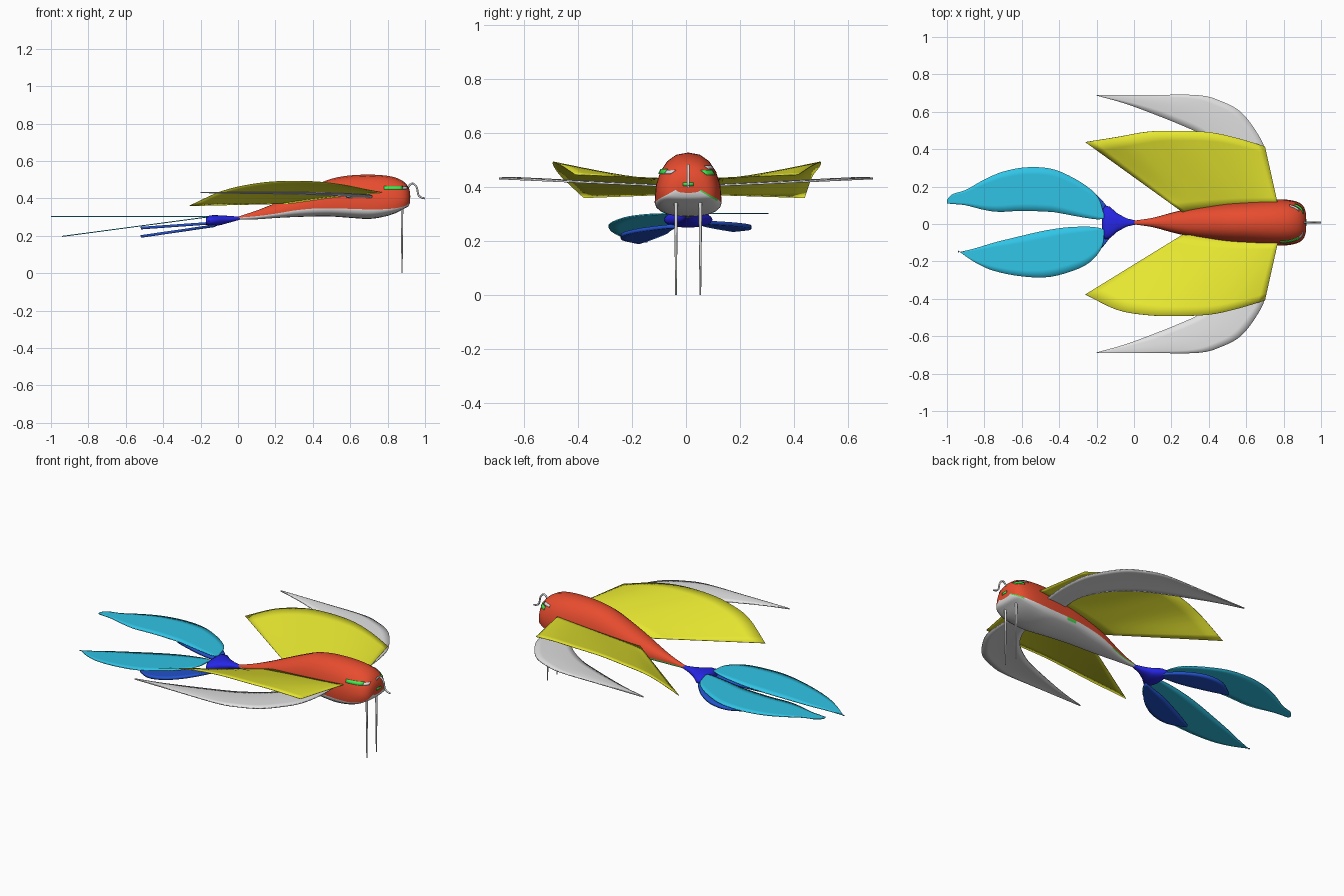
import bpy, bmesh, math
from mathutils import Vector

if "Cube" in bpy.data.objects:
    bpy.data.objects.remove(bpy.data.objects["Cube"])

CY = 0.008  # body centre line


def mat(name, r, g, b):
    m = bpy.data.materials.new(name)
    lin = lambda c: (c / 255 / 12.92) if c < 11 else ((c / 255 + 0.055) / 1.055) ** 2.4
    m.diffuse_color = (lin(r), lin(g), lin(b), 1)
    m.use_nodes = True
    m.node_tree.nodes["Principled BSDF"].inputs["Base Color"].default_value = m.diffuse_color
    return m


RED = mat("red", 236, 78, 48)
YELLOW = mat("yellow", 236, 236, 50)
CYAN = mat("cyan", 48, 196, 230)
BLUE = mat("blue", 38, 38, 230)
NAVY = mat("royal_blue", 34, 82, 205)
PALE = mat("pale_grey", 226, 226, 226)
GREEN = mat("green", 70, 245, 85)


def finish(name, verts, faces, mats, rule=None, thick=0, angle=45):
    me = bpy.data.meshes.new(name)
    bm = bmesh.new()
    vs = [bm.verts.new(v) for v in verts]
    for f in faces:
        bm.faces.new([vs[i] for i in f])
    bm.normal_update()
    if rule:
        for i, f in enumerate(bm.faces):
            f.material_index = rule(i, f.calc_center_median())
    bmesh.ops.remove_doubles(bm, verts=bm.verts, dist=1e-5)
    bmesh.ops.recalc_face_normals(bm, faces=bm.faces)
    bm.to_mesh(me)
    bm.free()
    for m in mats:
        me.materials.append(m)
    ob = bpy.data.objects.new(name, me)
    bpy.context.collection.objects.link(ob)
    if thick:
        s = ob.modifiers.new("thickness", 'SOLIDIFY')
        s.thickness, s.offset = thick, 0
    bpy.ops.object.select_all(action='DESELECT')
    ob.select_set(True)
    bpy.context.view_layer.objects.active = ob
    bpy.ops.object.shade_smooth_by_angle(angle=math.radians(angle))
    return ob


def spline(pts, n):
    """Catmull-Rom samples, n per segment."""
    p = [Vector(q) for q in pts]
    p = [2 * p[0] - p[1]] + p + [2 * p[-1] - p[-2]]
    out = []
    for i in range(1, len(p) - 2):
        a, b, c, d = p[i - 1:i + 3]
        for k in range(n):
            t = k / n
            out.append(0.5 * (2 * b + (c - a) * t + (2 * a - 5 * b + 4 * c - d) * t * t
                              + (3 * b - a - 3 * c + d) * t ** 3))
    return out + [p[-2]]


def sheet(name, outer, inner, material, thick=0.004, bow=0.0, n=4, m=6):
    """Thin surface lofted between two edge curves."""
    a, b = spline(outer, n), spline(inner, n)
    verts = []
    for p, q in zip(a, b):
        for j in range(m + 1):
            t = j / m
            v = p.lerp(q, t)
            v.z += bow * math.sin(math.pi * t) * (p - q).length
            verts.append(v)
    w = m + 1
    faces = [(i * w + j, i * w + j + 1, (i + 1) * w + j + 1, (i + 1) * w + j)
             for i in range(len(a) - 1) for j in range(m)]
    return finish(name, verts, faces, [material], thick=thick)


def section(w, top, seam, bot, k, half=10, n=2.3):
    """Point k of a ring: upper arch first, then the belly."""
    a = math.pi * k / half
    c, s = math.cos(a), math.sin(a)
    y = math.copysign(abs(c) ** (2 / n), c) * w
    h = (top - seam) if s >= 0 else (seam - bot)
    return y, seam + math.copysign(abs(s) ** (2 / n), s) * h


def hull(name, stations, mats, rule=None, half=10):
    N = 2 * half
    verts = [(x, CY + section(w, t, s, b, k)[0], section(w, t, s, b, k)[1])
             for x, w, t, s, b in stations for k in range(N)]
    L = len(stations)
    faces = [(i * N + k, i * N + (k + 1) % N, (i + 1) * N + (k + 1) % N, (i + 1) * N + k)
             for i in range(L - 1) for k in range(N)]
    faces += [tuple(range(N)), tuple((L - 1) * N + k for k in range(N))]
    return finish(name, verts, faces, mats, rule, angle=60)


# Body: x, half width, top, seam, bottom
BODY = [(0, .010, .302, .297, .287), (.1, .025, .335, .305, .288), (.2, .052, .375, .318, .295),
        (.3, .075, .42, .335, .300), (.4, .09, .465, .345, .303), (.5, .104, .505, .347, .303),
        (.6, .113, .523, .344, .296), (.7, .121, .527, .341, .29), (.78, .124, .523, .342, .302),
        (.84, .119, .512, .347, .32), (.885, .105, .49, .357, .343), (.91, .08, .462, .37, .357),
        (.92, .045, .435, .39, .378)]
body = [tuple(v) for v in spline([Vector(s) for s in BODY], 3)]


def body_rule(i, c):
    k = i % 20
    if i >= (len(body) - 1) * 20 or k < 10:
        return 0
    if k == 19 and (c.x < .2 or .5 < c.x < .56 or c.x > .87):   # green flecks along the seam
        return 2
    return 1


hull("body", body, [RED, PALE, GREEN], body_rule)


# Eye plates laid on the body surface
def body_y(x, z):
    for p, q in zip(body, body[1:]):
        if p[0] <= x <= q[0]:
            t = (x - p[0]) / (q[0] - p[0])
            _, w, top, seam, _ = [u + (v - u) * t for u, v in zip(p, q)]
            r = min(1, max(0, (z - seam) / (top - seam)))
            return w * (1 - r ** 2.3) ** (1 / 2.3)
    return 0


def plate(name, x0, x1, z0, z1, side, material):
    n = 6
    verts = []
    for i in range(n + 1):
        x = x0 + (x1 - x0) * i / n
        for z in (z0, z1):
            verts.append((x + .001, CY + side * (body_y(x, z) + .003), z))
    faces = [(2 * i, 2 * i + 1, 2 * i + 3, 2 * i + 2) for i in range(n)]
    finish(name, verts, faces, [material], thick=.002, angle=60)


plate("eye_right", .78, .88, .448, .466, -1, GREEN)
plate("eye_white_right", .88, .904, .449, .462, -1, PALE)
plate("eye_left", .86, .904, .444, .462, 1, GREEN)
plate("eye_white_left", .83, .88, .466, .478, 1, PALE)
finish("mouth", [(.923, CY - .02, .404), (.923, CY + .02, .404),
                 (.923, CY + .02, .416), (.923, CY - .02, .416)],
       [(0, 1, 2, 3)], [GREEN], thick=.002)

# Tail joint
hull("tail_joint", [(.01, .011, .302, .295, .286), (-.04, .022, .306, .29, .272),
                    (-.09, .05, .309, .284, .258), (-.13, .085, .311, .28, .25),
                    (-.155, .09, .308, .278, .252), (-.172, .06, .296, .276, .26)], [BLUE])

# Yellow upper wings and grey lower wings
for s, tip_y, tag in ((1, .435, "left"), (-1, .38, "right")):
    outer = [(-.26, tip_y, .36), (-.09, .462, .437), (.07, .49, .475), (.22, .495, .491),
             (.4, .488, .49), (.55, .457, .475), (.70, .412, .445)]
    inner = [(.26 + .51 * i / 6, .06 + .04 * i / 6, .372 + .06 * i / 6) for i in range(7)]
    flip = lambda pts: [(x, s * y + .003, z) for x, y, z in pts]
    sheet("upper_wing_" + tag, flip(outer), flip(inner), YELLOW, thick=.003, m=8)

    lead = [(.71, .08), (.72, .25), (.70, .40), (.65, .5), (.57, .6), (.47, .655),
            (.35, .688), (.1, .69), (-.2, .69)]
    trail = [(.58, .08), (.58, .22), (.52, .34), (.44, .42), (.34, .488), (.25, .53),
             (.1, .59), (-.05, .645), (-.2, .687)]
    lift = lambda pts: [(x, s * y, .40 + .045 * y) for x, y in pts]
    sheet("lower_wing_" + tag, lift(lead), lift(trail), PALE, thick=.006, bow=.02)

# Cyan tail fins
out_l = [(-.16, .05), (-.19, .14), (-.25, .20), (-.35, .26), (-.45, .297), (-.58, .303),
         (-.7, .28), (-.8, .238), (-.9, .182), (-.97, .16), (-1, .13)]
in_l = [(-.16, .03), (-.2, .025), (-.3, .04), (-.38, .055), (-.45, .065), (-.6, .07),
        (-.72, .065), (-.8, .075), (-.9, .1), (-.97, .107), (-1, .11)]
out_r = [(-.16, -.05), (-.17, -.12), (-.22, -.19), (-.3, -.24), (-.45, -.283),
         (-.6, -.28), (-.75, -.25), (-.85, -.205), (-.94, -.143)]
in_r = [(-.16, -.03), (-.2, -.018), (-.27, -.014), (-.38, -.02), (-.5, -.04),
        (-.65, -.075), (-.75, -.1), (-.85, -.13), (-.94, -.152)]


def sloped(pts, z0, k):
    return [(x, y, z0 + k * (x + .15)) for x, y in pts]


sheet("tail_fin_left", sloped(out_l, .302, 0), sloped(in_l, .302, 0), CYAN, .005)
sheet("tail_fin_right", sloped(out_r, .302, .133), sloped(in_r, .302, .133), CYAN, .005)

# Blue lower tail fins
fin_out = [(-.12, .06), (-.17, .125), (-.24, .19), (-.33, .235), (-.43, .235), (-.52, .18)]
fin_in = [(-.12, .04), (-.18, .055), (-.26, .07), (-.35, .1), (-.44, .135), (-.52, .17)]
for s, z0, k, tag in ((1, .267, .07, "left"), (-1, .25, .145, "right")):
    side = lambda pts: sloped([(x, s * y) for x, y in pts], z0, k)
    sheet("lower_tail_fin_" + tag, side(fin_out), side(fin_in), NAVY, .014)


# Legs
for s, tag in ((1, "left"), (-1, "right")):
    bpy.ops.mesh.primitive_cone_add(vertices=8, radius1=.003, radius2=.007, depth=.36,
                                    location=(.877, CY + s * .045, .18))
    leg = bpy.context.object
    leg.name = "leg_" + tag
    leg.data.materials.append(PALE)
    bpy.ops.object.shade_smooth_by_angle(angle=math.radians(60))

# Curled feeler on the nose
path = spline([(.903, CY, .44), (.915, CY, .468), (.935, CY, .48), (.955, CY, .46),
               (.964, CY, .42), (.98, CY, .405), (1.0, CY, .40)], 5)
cu = bpy.data.curves.new("feeler", 'CURVE')
cu.dimensions = '3D'
cu.bevel_depth, cu.bevel_resolution, cu.use_fill_caps = .005, 2, True
sp = cu.splines.new('POLY')
sp.points.add(len(path) - 1)
for pt, v in zip(sp.points, path):
    pt.co = (*v, 1)
cu.materials.append(PALE)
bpy.context.collection.objects.link(bpy.data.objects.new("feeler", cu))
